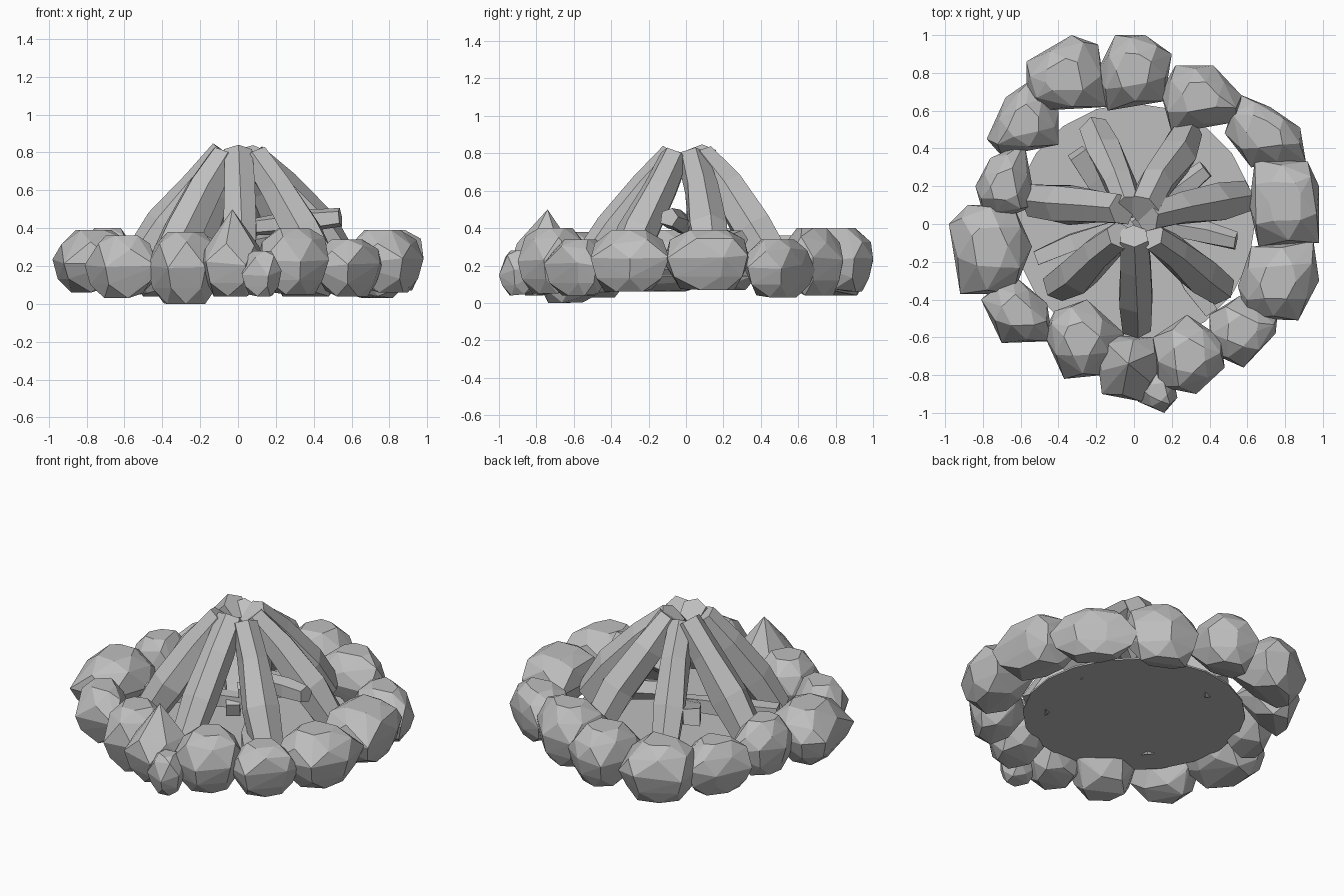
import bpy, bmesh, math, random
from mathutils import Vector

if "Cube" in bpy.data.objects:
    bpy.data.objects.remove(bpy.data.objects["Cube"])
rng = random.Random(5)

stone_grey = bpy.data.materials.new("stone grey")
stone_grey.use_nodes = True
COLOUR = (0.52, 0.52, 0.52, 1)
stone_grey.diffuse_color = COLOUR
stone_grey.node_tree.nodes["Principled BSDF"].inputs["Base Color"].default_value = COLOUR


def finish(bm, name):
    bmesh.ops.recalc_face_normals(bm, faces=bm.faces)
    mesh = bpy.data.meshes.new(name)
    bm.to_mesh(mesh)
    bm.free()
    mesh.materials.append(stone_grey)
    obj = bpy.data.objects.new(name, mesh)
    bpy.context.collection.objects.link(obj)
    return obj


def rock(name, outline, z0, z1, peak=0.0):
    """Faceted boulder: hull of shrinking rings drawn from its plan outline."""
    corners = [Vector((x, y, 0)) for x, y in outline]
    middles = [(a + b) / 2 for a, b in zip(corners, corners[1:] + corners[:1])]
    centre = sum(corners, Vector()) / len(corners)
    outward = centre.normalized()
    bm = bmesh.new()
    for ring, height, scale in ((middles, 0.0, 0.66), (corners, 0.22, 0.86), (corners, 0.52, 1.0),
                                (middles, 0.82, 0.93), (corners, 1.0, 0.45)):
        for p in ring:
            d = (p - centre) * scale * (rng.uniform(0.93, 1.03) if scale < 1 else 1)
            z = z0 + (z1 - z0) * height
            if height < 0.4:
                # the underside rises towards the fire
                z += max(0, -d.dot(outward)) * 0.4
            elif height < 1:
                z += rng.uniform(-0.02, 0.02)
            bm.verts.new(centre + d + Vector((0, 0, z)))
    if peak:
        bm.verts.new(centre + Vector((0, 0, z1 + peak)))
    res = bmesh.ops.convex_hull(bm, input=bm.verts)
    bmesh.ops.delete(bm, geom=[v for v in res["geom_interior"]
                               if isinstance(v, bmesh.types.BMVert)], context="VERTS")
    return finish(bm, name)


def log(name, start, end, radius, sides=6, bow=0.015, rough=0.12):
    """Rough-hewn log: rings swept between two points with a slight bow."""
    start, end = Vector(start), Vector(end)
    axis = (end - start).normalized()
    side = axis.cross(Vector((0, 0, 1))).normalized()
    up = side.cross(axis)
    bm = bmesh.new()
    rings = []
    for t, scale in ((0, 0.85), (0.3, 0.98), (0.68, 1.1), (1, 0.95)):
        centre = start.lerp(end, t) + up * bow * math.sin(math.pi * t)
        if 0 < t < 1:
            centre += side * rng.uniform(-0.015, 0.015)
        ring = []
        for i in range(sides):
            a = 2 * math.pi * (i + 0.5) / sides
            r = radius * scale * rng.uniform(1 - rough, 1 + rough)
            ring.append(bm.verts.new(centre + side * r * math.cos(a) + up * r * math.sin(a)))
        rings.append(ring)
    for low, high in zip(rings, rings[1:]):
        for i in range(sides):
            j = (i + 1) % sides
            bm.faces.new((low[i], low[j], high[j], high[i]))
    bm.faces.new(rings[0])
    bm.faces.new(rings[-1])
    return finish(bm, name)


# Ground inside the ring
bm = bmesh.new()
bmesh.ops.create_cone(bm, cap_ends=True, segments=20, radius1=0.64, radius2=0.64, depth=0.01)
bmesh.ops.translate(bm, verts=bm.verts, vec=(0, 0, 0.145))
finish(bm, "fire_pit_floor")

# Ring of boulders: plan outline, then bottom and top
rock("rock_back", [(-.2, .8), (-.1, 1), (.06, 1), (.2, .9), (.16, .65), (-.14, .6)], .06, .4)
rock("rock_back_right", [(-.57, .86), (-.33, 1), (-.19, .95), (-.14, .62), (-.5, .6), (-.57, .7)], .04, .39)
rock("rock_back_left", [(.14, .7), (.22, .84), (.42, .84), (.57, .68), (.54, .54), (.2, .48)], .04, .4)
rock("rock_left_rear", [(.55, .69), (.72, .62), (.88, .51), (.91, .33), (.62, .3), (.48, .48)], .03, .34)
rock("rock_left", [(.64, .34), (.92, .33), (.98, .2), (.98, -.1), (.66, -.12), (.61, .1)], .07, .39)
rock("rock_left_front", [(.62, -.12), (.95, -.09), (.98, -.3), (.87, -.51), (.6, -.5), (.55, -.33)], .06, .39)
rock("rock_front_left_outer", [(.4, -.48), (.56, -.38), (.76, -.48), (.75, -.58), (.58, -.76), (.4, -.68)], .04, .34)
rock("rock_front_left", [(.1, -.6), (.28, -.48), (.46, -.6), (.48, -.76), (.33, -.9), (.13, -.86)], .05, .4)
rock("rock_front", [(-.2, -.66), (-.1, -.59), (.1, -.6), (.15, -.75), (.04, -.94), (-.17, -.9)], .04, .36, peak=.14)
rock("rock_front_small", [(.03, -.8), (.2, -.78), (.23, -.92), (.16, -1), (.02, -.94)], .04, .28)
rock("rock_front_right", [(-.48, -.58), (-.42, -.46), (-.25, -.4), (-.05, -.58), (-.17, -.8), (-.37, -.82)], 0, .38)
rock("rock_front_right_outer", [(-.81, -.4), (-.65, -.26), (-.46, -.42), (-.43, -.62), (-.7, -.63)], .03, .36)
rock("rock_right", [(-.98, 0), (-.88, .1), (-.64, .1), (-.54, -.12), (-.64, -.37), (-.92, -.37)], .06, .39)
rock("rock_right_rear", [(-.84, .2), (-.76, .35), (-.58, .43), (-.52, .1), (-.66, .04), (-.8, .06)], .07, .4)
rock("rock_right_rear_outer", [(-.78, .45), (-.68, .67), (-.55, .76), (-.4, .6), (-.4, .42), (-.7, .36)], .05, .36)

# Leaning logs that meet at the top
leaning = {
    "front": ((0.0, -0.06, 0.79), (0.02, -0.54, 0.2), 0.092),
    "front_left": ((0.09, -0.06, 0.78), (0.45, -0.34, 0.18), 0.095),
    "left": ((0.07, 0.04, 0.78), (0.57, 0.14, 0.2), 0.1),
    "back_left": ((0.05, 0.08, 0.79), (0.28, 0.48, 0.2), 0.1),
    "back_right": ((-0.03, 0.09, 0.78), (-0.2, 0.5, 0.18), 0.09),
    "right": ((-0.06, 0.08, 0.79), (-0.52, 0.12, 0.22), 0.1),
    "front_right": ((-0.07, -0.06, 0.78), (-0.4, -0.33, 0.18), 0.095),
}
for key, (top, foot, radius) in leaning.items():
    log("leaning_log_" + key, top, foot, radius)

# Kindling inside the stack
log("kindling_left", (0.05, 0.0, 0.4), (0.54, -0.09, 0.46), 0.055, sides=5, bow=0)
log("kindling_back_left", (0.0, 0.0, 0.3), (0.38, 0.29, 0.34), 0.06, sides=5, bow=0)
log("kindling_right", (0.1, 0.04, 0.24), (-0.52, -0.18, 0.24), 0.055, sides=4, bow=0)
log("kindling_front", (0.1, 0.0, 0.22), (0.41, -0.47, 0.2), 0.05, sides=4, bow=0)
log("kindling_back_right", (0.0, -0.05, 0.2), (-0.3, 0.38, 0.36), 0.07, sides=4, bow=0)
